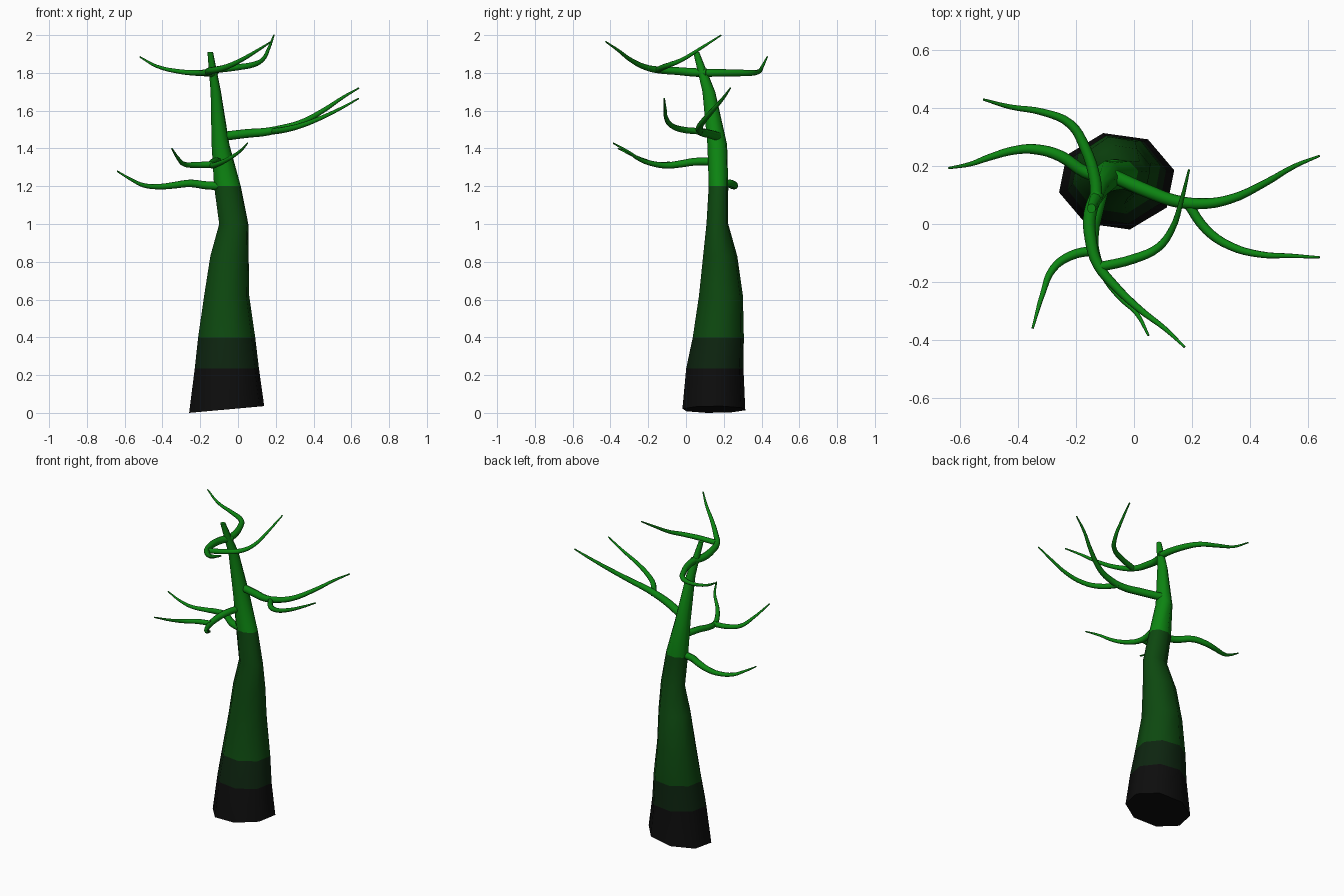
import bpy, bmesh, math
from mathutils import Vector

cube = bpy.data.objects.get("Cube")
if cube:
    bpy.data.objects.remove(cube, do_unlink=True)


def material(name, rgb):
    m = bpy.data.materials.new(name)
    m.use_nodes = True
    m.diffuse_color = (*rgb, 1)
    bsdf = m.node_tree.nodes["Principled BSDF"]
    bsdf.inputs["Base Color"].default_value = (*rgb, 1)
    bsdf.inputs["Roughness"].default_value = 0.8
    return m


black = material("charred black", (0.004, 0.004, 0.004))
dark = material("dark green", (0.004, 0.018, 0.005))
mid = material("forest green", (0.004, 0.065, 0.005))
bright = material("bright green", (0.004, 0.24, 0.006))


def smooth(ob, degrees):
    bpy.ops.object.select_all(action="DESELECT")
    ob.select_set(True)
    bpy.context.view_layer.objects.active = ob
    bpy.ops.object.shade_smooth_by_angle(angle=math.radians(degrees))


# Trunk: stacked octagons, each (height, x min, x max, y min, y max)
RINGS = [(0.018, -0.26, 0.14, -0.02, 0.315), (0.235, -0.23, 0.112, 0, 0.305),
         (0.4, -0.212, 0.092, 0.035, 0.307), (0.62, -0.18, 0.06, 0.068, 0.302),
         (0.83, -0.147, 0.057, 0.09, 0.272), (1.0, -0.1, 0.055, 0.108, 0.224),
         (1.2, -0.127, 0.015, 0.12, 0.224), (1.42, -0.14, -0.045, 0.113, 0.218),
         (1.7, -0.145, -0.09, 0.087, 0.155), (1.91, -0.162, -0.132, 0.038, 0.07)]
SIDES = 8


def build_trunk():
    bm = bmesh.new()
    loops = []
    for i, (z, x0, x1, y0, y1) in enumerate(RINGS):
        loop = []
        for k in range(SIDES):
            a = math.radians(13) + math.tau * k / SIDES
            x = (x0 + x1) / 2 + (x1 - x0) / 2 * math.cos(a) * 1.02
            y = (y0 + y1) / 2 + (y1 - y0) / 2 * math.sin(a) * 1.02
            tilt = 0.09 * (x + 0.06) if i == 0 else 0
            loop.append(bm.verts.new((x, y, z + tilt)))
        loops.append(loop)
    for low, high in zip(loops, loops[1:]):
        for k in range(SIDES):
            n = (k + 1) % SIDES
            bm.faces.new((low[k], low[n], high[n], high[k]))
    bm.faces.new(loops[0][::-1])
    bm.faces.new(loops[-1])
    # Colour bands by height
    for f in bm.faces:
        z = f.calc_center_median().z
        f.material_index = sum(z > level for level in (0.235, 0.4, 1.2))
    mesh = bpy.data.meshes.new("trunk")
    bm.to_mesh(mesh)
    bm.free()
    for m in (black, dark, mid, bright):
        mesh.materials.append(m)
    ob = bpy.data.objects.new("trunk", mesh)
    bpy.context.collection.objects.link(ob)
    smooth(ob, 60)


# Branches: tapered tubes along curved paths
def branch(name, thick, points):
    cu = bpy.data.curves.new(name, "CURVE")
    cu.dimensions = "3D"
    cu.bevel_depth = 1
    cu.bevel_resolution = 2
    cu.resolution_u = 4
    cu.use_fill_caps = True
    sp = cu.splines.new("BEZIER")
    sp.bezier_points.add(len(points) - 1)
    for i, (bp, co) in enumerate(zip(sp.bezier_points, points)):
        bp.co = Vector(co)
        bp.handle_left_type = bp.handle_right_type = "AUTO"
        t = i / (len(points) - 1)
        bp.radius = thick * (1 - t ** 1.5) + 0.004 * t
    cu.materials.append(bright)
    ob = bpy.data.objects.new(name, cu)
    bpy.context.collection.objects.link(ob)
    bpy.ops.object.select_all(action="DESELECT")
    ob.select_set(True)
    bpy.context.view_layer.objects.active = ob
    bpy.ops.object.convert(target="MESH")
    smooth(bpy.context.object, 60)


build_trunk()
branch("top_back_branch", 0.021, [
    (-.13, .09, 1.8), (-.135, .155, 1.8), (-.17, .265, 1.8), (-.22, .345, 1.8),
    (-.31, .385, 1.807), (-.43, .405, 1.835), (-.52, .43, 1.885)])
branch("top_front_branch", 0.023, [
    (-.125, .11, 1.8), (-.152, .035, 1.803), (-.15, -.05, 1.81), (-.125, -.14, 1.815),
    (-.065, -.215, 1.83), (.02, -.295, 1.87), (.105, -.36, 1.92), (.175, -.425, 1.965)])
branch("top_front_fork", 0.017, [
    (-.125, -.15, 1.815), (0, -.12, 1.83), (.085, -.08, 1.845),
    (.13, -.02, 1.87), (.165, .085, 1.935), (.19, .187, 2.0)])
branch("upper_left_branch", 0.024, [
    (-.07, .165, 1.465), (.055, .11, 1.48), (.14, .08, 1.487), (.23, .07, 1.505),
    (.33, .085, 1.535), (.45, .14, 1.6), (.555, .2, 1.67), (.64, .235, 1.72)])
branch("upper_left_fork", 0.017, [
    (.18, .08, 1.49), (.25, -.02, 1.5), (.33, -.075, 1.52),
    (.435, -.105, 1.56), (.54, -.11, 1.61), (.64, -.115, 1.665)])
branch("middle_front_branch", 0.021, [
    (-.1, .15, 1.33), (-.125, .05, 1.33), (-.14, -.03, 1.318), (-.135, -.1, 1.31),
    (-.1, -.18, 1.32), (-.05, -.25, 1.345), (.01, -.31, 1.385), (.05, -.385, 1.428)])
branch("middle_front_fork", 0.017, [
    (-.135, -.09, 1.315), (-.22, -.11, 1.313), (-.28, -.155, 1.315),
    (-.315, -.24, 1.345), (-.35, -.36, 1.4)])
branch("lower_right_branch", 0.022, [
    (-.08, .155, 1.2), (-.17, .18, 1.205), (-.255, .235, 1.215), (-.34, .258, 1.205),
    (-.41, .255, 1.198), (-.5, .23, 1.205), (-.565, .207, 1.235), (-.64, .193, 1.28)])
